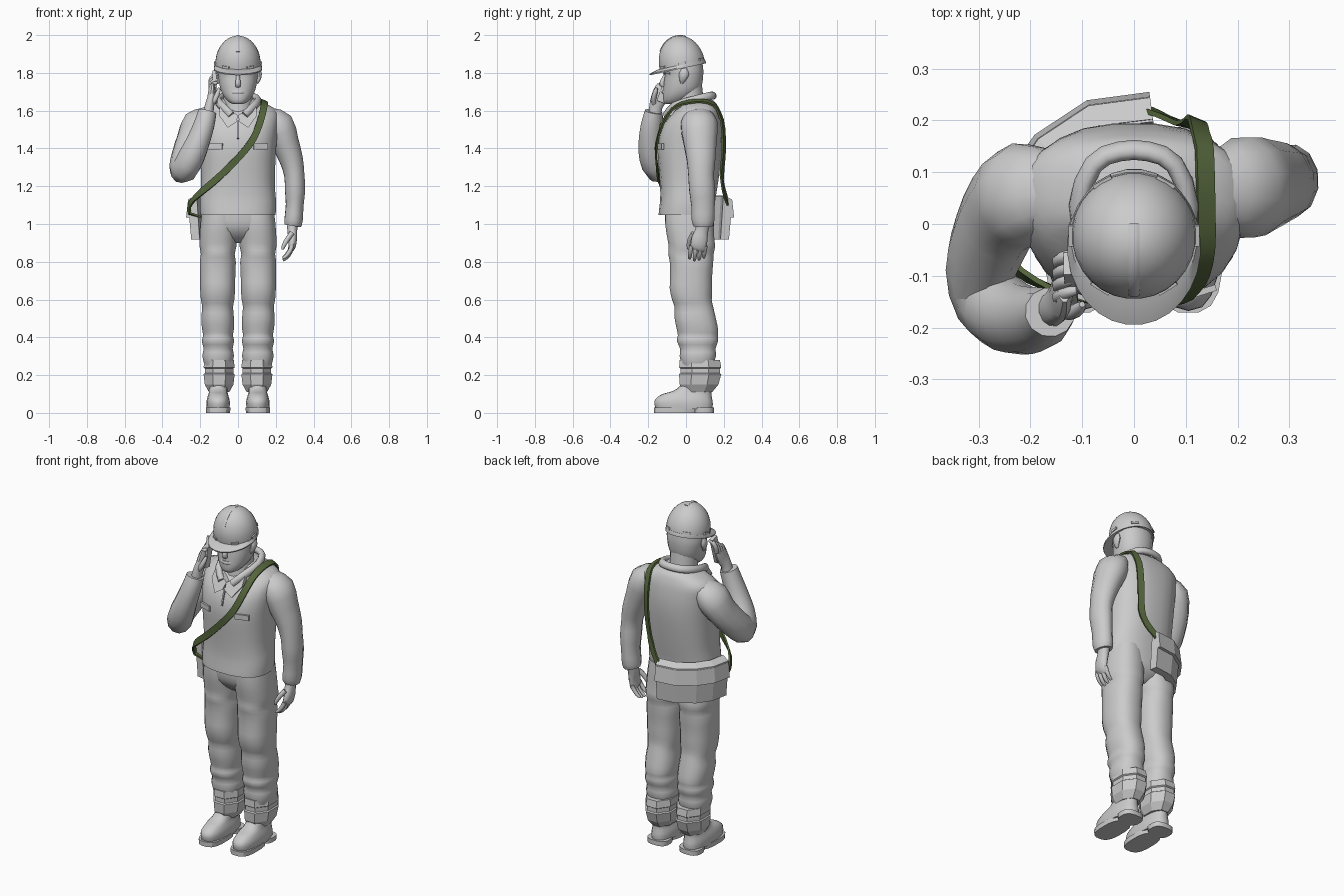
import bpy, bmesh, math
from mathutils import Vector, Matrix
from mathutils.bvhtree import BVHTree

V = Vector


def skin(name, rings, angle=40, mat=None):
    """Bridge closed rings of points and cap both ends."""
    bm = bmesh.new()
    rows = [[bm.verts.new(p) for p in r] for r in rings]
    n = len(rows[0])
    for a, b in zip(rows, rows[1:]):
        for i in range(n):
            bm.faces.new((a[i], a[(i + 1) % n], b[(i + 1) % n], b[i]))
    bm.faces.new(rows[0][::-1])
    bm.faces.new(rows[-1])
    bmesh.ops.recalc_face_normals(bm, faces=bm.faces)
    me = bpy.data.meshes.new(name)
    bm.to_mesh(me)
    bm.free()
    ob = bpy.data.objects.new(name, me)
    bpy.context.collection.objects.link(ob)
    if mat:
        me.materials.append(mat)
    if angle:
        bpy.ops.object.select_all(action='DESELECT')
        ob.select_set(True)
        bpy.context.view_layer.objects.active = ob
        bpy.ops.object.shade_smooth_by_angle(angle=math.radians(angle))
    return ob


def dense(pts, k):
    """Catmull-Rom interpolation of equal-length tuples."""
    out = []
    for i in range(len(pts) - 1):
        p0, p1, p2, p3 = pts[max(i - 1, 0)], pts[i], pts[i + 1], pts[min(i + 2, len(pts) - 1)]
        for j in range(k):
            t = j / k
            out.append(tuple(b + .5 * t * (c - a + t * (2 * a - 5 * b + 4 * c - d + t * (3 * (b - c) + d - a)))
                             for a, b, c, d in zip(p0, p1, p2, p3)))
    return out + [tuple(pts[-1])]


def loop(n, p):
    """Unit superellipse outline."""
    for i in range(n):
        a = 2 * math.pi * (i + .5) / n
        c, s = math.cos(a), math.sin(a)
        yield math.copysign(abs(c) ** (2 / p), c), math.copysign(abs(s) ** (2 / p), s)


def loft(name, rings, n=20, p=2.0, k=2, angle=40, m=Matrix()):
    """Horizontal rings given as (z, centre x, half width, front y, back y)."""
    return skin(name, [[m @ V((cx + rx * u, (yf + yb) / 2 + (yb - yf) / 2 * v, z)) for u, v in loop(n, p)]
                       for z, cx, rx, yf, yb in dense(rings, k)], angle)


def tube(name, pts, n=12, k=2, angle=50, u=(1, 0, 0)):
    """Limb along a path of (x, y, z, radius a, radius b)."""
    pts = dense(pts, k)
    c = [V(p[:3]) for p in pts]
    u, rings = V(u), []
    for i, p in enumerate(pts):
        t = (c[min(i + 1, len(c) - 1)] - c[max(i - 1, 0)]).normalized()
        u = (u - t * u.dot(t)).normalized()
        w = t.cross(u)
        rings.append([c[i] + u * a * p[3] + w * b * p[4] for a, b in loop(n, 2)])
    return skin(name, rings, angle)


def box(name, size, m):
    x, y, z = (s / 2 for s in size)
    return skin(name, [[m @ V((a * x, b * y, c * z)) for a, b in ((-1, -1), (1, -1), (1, 1), (-1, 1))]
                       for c in (-1, 1)], 0)


green = bpy.data.materials.new("olive_webbing")
green.diffuse_color = (.09, .13, .045, 1)

# Trousers, gaiters and boots
loft("trouser_seat", [(.9, 0, .03, -.03, .08), (.93, 0, .1, -.07, .12), (.97, 0, .17, -.1, .145),
                      (1.02, 0, .19, -.112, .15), (1.1, 0, .19, -.112, .145)], p=2.6)
for s, side in ((-1, "right"), (1, "left")):
    leg = [(1.08, .1, .09, -.11, .14), (1.0, .1, .1, -.112, .148), (.92, .105, .1, -.1, .152),
           (.88, .106, .099, -.094, .156), (.84, .107, .091, -.096, .148), (.8, .107, .097, -.088, .146),
           (.72, .108, .095, -.086, .14), (.66, .108, .094, -.088, .14), (.6, .108, .09, -.076, .138),
           (.56, .108, .083, -.062, .146), (.5, .108, .088, -.062, .16), (.44, .106, .085, -.05, .172),
           (.41, .106, .08, -.045, .17), (.38, .106, .087, -.05, .172), (.34, .105, .078, -.033, .158),
           (.3, .105, .085, -.035, .16), (.24, .105, .07, -.02, .14)]
    loft(side + "_trouser_leg", [(z, s * x, r, a, b) for z, x, r, a, b in leg], 16, 2.4)
    gaiter = [(.28, .1, .084, -.042, .188), (.24, .1, .089, -.046, .196), (.235, .1, .082, -.038, .188),
              (.21, .1, .082, -.038, .188), (.205, .1, .089, -.046, .196), (.15, .1, .082, -.042, .18),
              (.11, .1, .058, -.02, .145)]
    loft(side + "_gaiter", [(z, s * x, r, a, b) for z, x, r, a, b in gaiter], 8, 2, 1, 0)
    boot = [(.02, .105, .06, -.16, .14), (.05, .105, .063, -.168, .142), (.075, .105, .06, -.16, .138),
            (.1, .105, .052, -.125, .135), (.115, .104, .05, -.07, .135), (.14, .103, .05, -.035, .13),
            (.17, .102, .05, -.02, .13)]
    loft(side + "_boot", [(z, s * x, r, a, b) for z, x, r, a, b in boot], 18, 2.5)
    for part, a, b in (("sole", -.172, .06), ("heel", .04, .15)):
        loft(f"{side}_{part}", [(0, s * .105, .064, a, b), (.028, s * .105, .066, a, b)], 16, 2.8, 1, 30)

# Jacket body
jacket = [(1.06, 0, .185, -.12, .135), (1.048, 0, .2, -.146, .148), (1.12, 0, .203, -.138, .155),
          (1.2, 0, .196, -.138, .168), (1.3, 0, .198, -.145, .182), (1.4, 0, .203, -.152, .193),
          (1.48, 0, .21, -.142, .195), (1.54, 0, .215, -.115, .19), (1.585, 0, .215, -.075, .182),
          (1.615, 0, .19, -.045, .172), (1.64, 0, .14, -.03, .16), (1.665, 0, .08, -.02, .13)]
torso = loft("jacket_body", jacket, 24, 2.5)
tube("jacket_collar", [(s * x, y, z, .022, .018) for s, row in ((-1, 1), (1, -1)) for x, y, z in
                       ((.035, -.105, 1.575), (.085, -.06, 1.625), (.107, .035, 1.655), (.078, .115, 1.675),
                        (.028, .14, 1.68))[::row]], 10, u=(0, 0, 1))
for s, side in ((-1, "right"), (1, "left")):
    lapel = [(.0, -.11, 1.575), (.095, -.065, 1.635), (.1, -.105, 1.575), (.055, -.142, 1.51), (.008, -.137, 1.54)]
    skin(side + "_lapel", [[V((s * x, y + d, z)) for x, y, z in lapel] for d in (0, .03)], 0)
    box(side + "_pocket_flap", (.08, .012, .03), Matrix.Translation((s * .12, -.1345, 1.41))
        @ Matrix.Rotation(s * .3, 4, 'Z'))
box("zip", (.008, .012, .1), Matrix.Translation((0, -.137, 1.5)) @ Matrix.Rotation(-.3, 4, 'X'))

# Sleeves
tube("left_sleeve", [(.16, .07, 1.585, .04, .07), (.21, .07, 1.53, .085, .1), (.25, .075, 1.43, .075, .09),
                     (.282, .08, 1.34, .064, .078), (.298, .08, 1.26, .055, .07), (.302, .085, 1.18, .055, .07),
                     (.3, .09, 1.1, .048, .064), (.294, .09, 1.02, .05, .062), (.29, .09, .99, .045, .052)])
tube("right_sleeve", [(-.16, .07, 1.585, .04, .07), (-.21, .06, 1.53, .085, .1), (-.25, .03, 1.45, .075, .095),
                      (-.28, -.03, 1.37, .07, .09), (-.297, -.09, 1.31, .065, .085),
                      (-.28, -.145, 1.295, .07, .078), (-.245, -.175, 1.36, .07, .075),
                      (-.21, -.185, 1.44, .062, .068), (-.178, -.18, 1.53, .055, .06),
                      (-.162, -.17, 1.595, .05, .048)])

# Left hand hanging down
tube("left_palm", [(.29, .09, 1.0, .03, .038), (.287, .083, .965, .027, .036), (.29, .072, .92, .023, .044),
                   (.285, .065, .88, .02, .043), (.278, .06, .865, .014, .038)])
for i in range(4):
    y, d = .025 + i * .025, .01 * abs(i - 1.3)
    tube(f"left_finger_{i + 1}", [(.285, y + .004, .885, .012, .013), (.278, y, .85 + d, .012, .012),
                                  (.258, y - .004, .82 + d, .011, .011), (.238, y - .006, .805 + d, .007, .007)], 8)
tube("left_thumb", [(.285, .04, .95, .014, .016), (.262, .022, .92, .013, .014), (.242, .014, .885, .011, .011),
                    (.236, .014, .865, .006, .006)], 8)

# Right hand holding a handset to the ear
tube("right_palm", [(-.16, -.165, 1.57, .03, .034), (-.152, -.16, 1.62, .026, .036), (-.143, -.145, 1.66, .022, .044),
                    (-.138, -.128, 1.7, .02, .046), (-.136, -.115, 1.73, .014, .04)])
for i in range(4):
    y, z = -.152 + i * .023, 1.675 + i * .014
    tube(f"right_finger_{i + 1}", [(-.142, y, z, .013, .013), (-.145, y + .012, z + .04, .013, .013),
                                   (-.13, y + .02, z + .066, .012, .012),
                                   (-.11, y + .024, z + .074, .008, .008)], 8)
tube("right_thumb", [(-.145, -.165, 1.63, .015, .016), (-.122, -.172, 1.66, .014, .014), (-.105, -.162, 1.7, .012, .012),
                     (-.1, -.155, 1.72, .006, .006)], 8)
box("handset", (.02, .045, .17), Matrix.Translation((-.122, -.105, 1.725)) @ Matrix.Rotation(-.35, 4, 'X')
    @ Matrix.Rotation(-.05, 4, 'Y'))

# Head
loft("neck", [(1.56, 0, .085, -.07, .12), (1.62, 0, .078, -.06, .1), (1.74, 0, .078, -.05, .085)])
loft("head", [(1.635, 0, .025, -.105, -.06), (1.645, 0, .048, -.118, -.01), (1.675, 0, .075, -.122, .04),
              (1.71, 0, .092, -.12, .075), (1.75, 0, .101, -.117, .088), (1.79, 0, .106, -.112, .092),
              (1.82, 0, .107, -.118, .092), (1.88, 0, .1, -.11, .085)], 24, 2.2)
tube("nose", [(0, -.106, 1.8, .008, .008), (0, -.118, 1.77, .011, .012), (0, -.126, 1.743, .016, .016),
              (0, -.118, 1.728, .013, .01)], 8)
tube("lips", [(x, y, 1.698, .01, .007) for x, y in ((-.03, -.112), (-.012, -.121), (.012, -.121), (.03, -.112))],
     8, u=(0, 0, 1))
for s, side in ((-1, "right"), (1, "left")):
    tube(side + "_ear", [(s * .1, -.022, 1.745, .006, .008), (s * .108, -.018, 1.765, .012, .018),
                         (s * .113, -.01, 1.795, .014, .026), (s * .11, -.01, 1.822, .006, .014)], 10)
    tube(side + "_brow", [(s * x, y, z, .007, .008) for x, y, z in
                          ((.015, -.113, 1.797), (.045, -.108, 1.802), (.075, -.084, 1.797))], 6, u=(0, 0, 1))

# Hard hat, tipped forward
hat = Matrix.Translation((0, -.022, 1.85)) @ Matrix.Rotation(math.radians(12), 4, 'X')
dome = [(.148 * math.sin(a), 0, .12 * math.cos(a), -.122 * math.cos(a), .122 * math.cos(a))
        for a in (i * math.pi / 18 for i in range(9))] + [(.148, 0, .006, -.006, .006)]
loft("hard_hat_shell", [(-.02, 0, .12, -.122, .12)] + dome, 28, 2, 1, 40, hat)
loft("hard_hat_brim", [(-.022, 0, .117, -.13, .12), (-.026, 0, .128, -.18, .126), (-.019, 0, .129, -.181, .127),
                       (-.006, 0, .122, -.135, .124)], 28, 2, 1, 30, hat)
ridge = [hat @ V((0, -.121 * math.cos(a), .147 * math.sin(a))) for a in (math.radians(35 + 10 * i) for i in range(9))]
tube("hard_hat_ridge", [(*p, .011, .005) for p in ridge], 8, 1)
for d in (-150, -90, -32, 32, 90, 150):
    box("hard_hat_clip", (.04, .01, .014), hat @ Matrix.Rotation(math.radians(d), 4, 'Z')
        @ Matrix.Translation((0, -.121, .0)))

# Satchel wrapped round the right rear hip
path = [(.03, .252), (-.09, .236), (-.19, .17), (-.25, .085), (-.272, -.02)]


def pouch(name, z0, z1, in0, out0, in1, out1):
    rings = []
    for i, (x, y) in enumerate(path):
        a, b = V(path[max(i - 1, 0)]), V(path[min(i + 1, 4)])
        n = V((a.y - b.y, b.x - a.x)).normalized()
        n = n if n.dot(V((x, y - .05))) > 0 else -n
        rings.append([V((x + n.x * o, y + n.y * o, z)) for o, z in
                      ((in0, z0), (out0, z0), (out1, z1), (in1, z1 + .02))])
    skin(name, rings, 0)


pouch("satchel_body", .918, 1.125, -.07, -.025, -.055, -.006)
pouch("satchel_flap", 1.035, 1.13, -.06, .003, -.05, -.008)

# Shoulder strap laid on the jacket
tree = BVHTree.FromPolygons([v.co for v in torso.data.vertices], [p.vertices[:] for p in torso.data.polygons])
route = [(-.255, -.03, 1.04), (-.256, -.05, 1.1), (-.21, -.1, 1.155), (-.1, -.145, 1.25), (.01, -.155, 1.36),
         (.08, -.15, 1.45), (.12, -.115, 1.55), (.138, -.05, 1.625), (.138, .05, 1.65), (.133, .14, 1.63),
         (.125, .19, 1.55), (.118, .2, 1.4), (.105, .19, 1.26), (.075, .2, 1.18), (.022, .222, 1.11)]
spots = []
for p in map(V, dense(route, 3)):
    loc, nrm, _, _ = tree.find_nearest(p)
    spots.append((p if (p - loc).dot(nrm) > .01 else loc + nrm * .01, nrm))
rings = []
for i, (p, nrm) in enumerate(spots):
    t = (spots[min(i + 1, len(spots) - 1)][0] - spots[max(i - 1, 0)][0]).normalized()
    w = t.cross(nrm).normalized() * .018
    h = w.cross(t).normalized() * .005
    rings.append([p + w + h, p - w + h, p - w - h, p + w - h])
skin("shoulder_strap", rings, 40, green)
